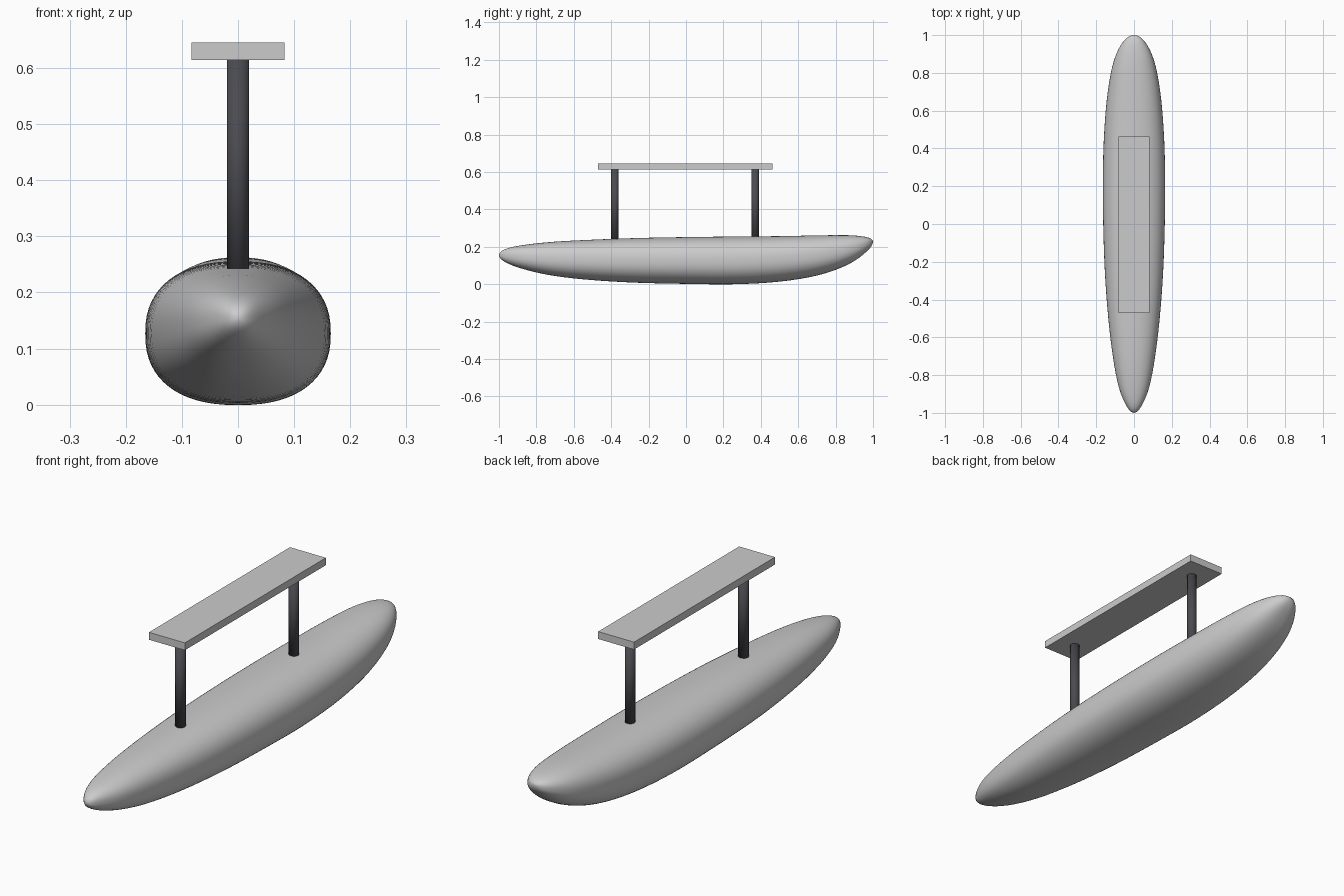
import bpy, bmesh, math

cube = bpy.data.objects.get("Cube")
if cube:
    bpy.data.objects.remove(cube, do_unlink=True)


def material(name, color):
    m = bpy.data.materials.new(name)
    m.use_nodes = True
    m.diffuse_color = color
    m.node_tree.nodes["Principled BSDF"].inputs["Base Color"].default_value = color
    return m


light_grey = material("light grey", (0.6, 0.6, 0.6, 1))
dark_grey = material("dark grey", (0.07, 0.07, 0.08, 1))


def add_object(name, bm, mat, smooth):
    bmesh.ops.recalc_face_normals(bm, faces=bm.faces)
    for f in bm.faces:
        f.smooth = smooth
    mesh = bpy.data.meshes.new(name)
    bm.to_mesh(mesh)
    bm.free()
    mesh.materials.append(mat)
    ob = bpy.data.objects.new(name, mesh)
    bpy.context.collection.objects.link(ob)
    return ob


def spline(points, u):
    """Smooth curve through evenly spaced values, u in 0..1."""
    p = [2 * points[0] - points[1], *points, 2 * points[-1] - points[-2]]
    s = u * (len(points) - 1)
    i = min(int(s), len(points) - 2)
    t = s - i
    a, b, c, d = p[i:i + 4]
    return b + t / 2 * (c - a + t * (2*a - 5*b + 4*c - d + t * (3*(b - c) + d - a)))


# Hull outline, sampled from bow to stern at even angles of a half circle
half_width = [0, .038, .08, .111, .136, .154, .163, .165, .157, .138, .106, .057, 0]
keel = [.155, .118, .08, .045, .022, .008, .002, 0, .014, .048, .105, .175, .23]
deck = [.155, .188, .21, .227, .238, .247, .252, .255, .257, .261, .262, .252, .23]

STEPS, SIDES, POWER = 48, 64, 2 / 2.35


def rounded(v):
    return math.copysign(abs(v) ** POWER, v)


bm = bmesh.new()
rings = []
for k in range(1, STEPS):
    u = k / STEPS
    y = -math.cos(math.pi * u)
    w, lo, hi = (spline(line, u) for line in (half_width, keel, deck))
    ring = []
    for j in range(SIDES):
        a = math.tau * j / SIDES
        ring.append(bm.verts.new((w * rounded(math.cos(a)), y,
                                  (lo + hi) / 2 + (hi - lo) / 2 * rounded(math.sin(a)))))
    rings.append(ring)
bow = bm.verts.new((0, -1, keel[0]))
stern = bm.verts.new((0, 1, keel[-1]))
for j in range(SIDES):
    n = (j + 1) % SIDES
    bm.faces.new((bow, rings[0][j], rings[0][n]))
    bm.faces.new((stern, rings[-1][n], rings[-1][j]))
    for r, q in zip(rings, rings[1:]):
        bm.faces.new((r[j], q[j], q[n], r[n]))
add_object("hull", bm, light_grey, True)

# Struts standing on the hull
for name, y in (("front_strut", -.38), ("rear_strut", .37)):
    bm = bmesh.new()
    bottom, top = .22, .617
    bmesh.ops.create_cone(bm, cap_ends=True, segments=32, radius1=.02, radius2=.02,
                          depth=top - bottom)
    bmesh.ops.translate(bm, verts=bm.verts, vec=(0, y, (top + bottom) / 2))
    add_object(name, bm, dark_grey, True)

# Flat mounting plate across the struts
bm = bmesh.new()
bmesh.ops.create_cube(bm, size=1)
bmesh.ops.scale(bm, verts=bm.verts, vec=(.166, .932, .031))
bmesh.ops.translate(bm, verts=bm.verts, vec=(0, -.004, .63))
add_object("mounting_plate", bm, light_grey, False)
